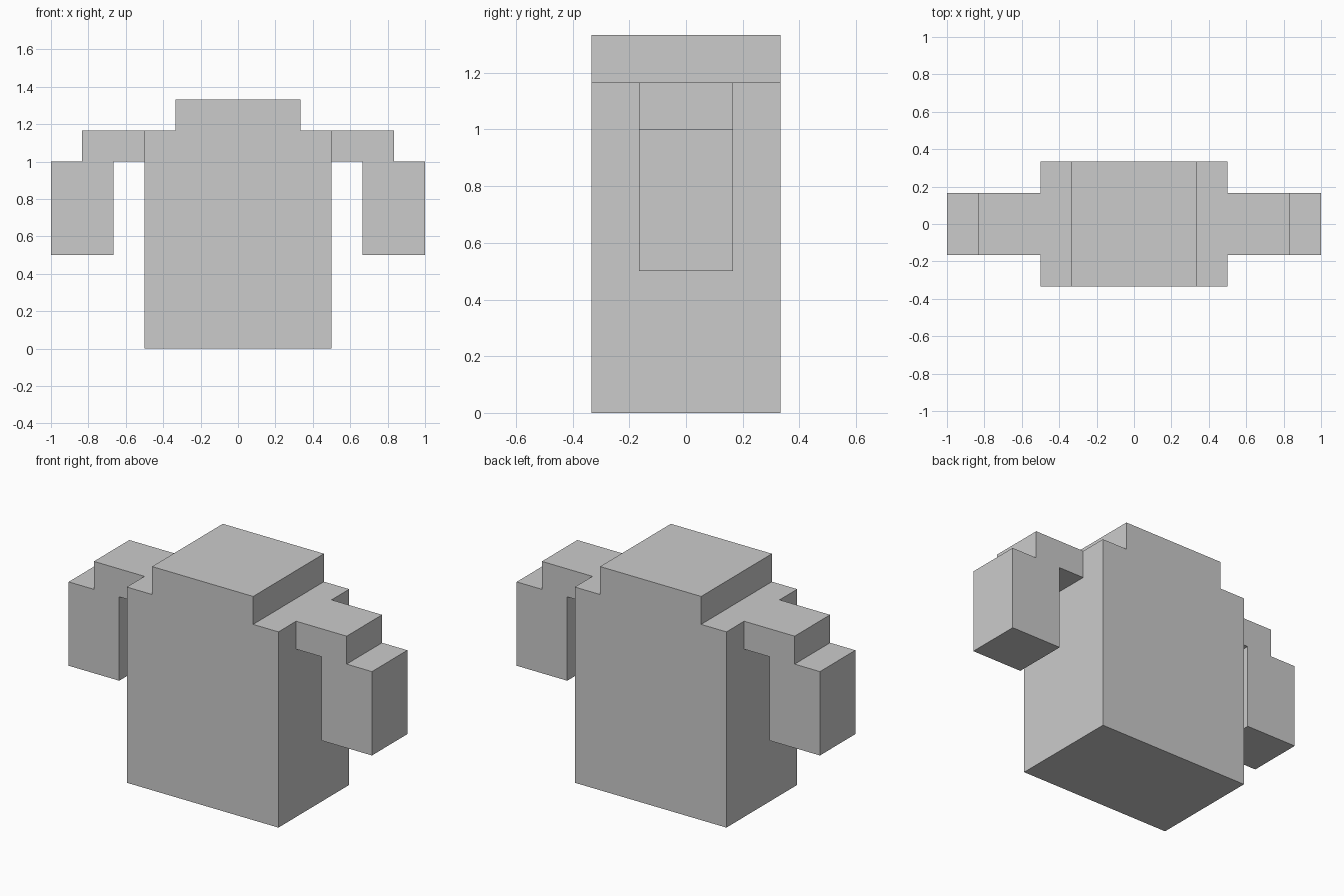
import bpy
import bmesh

cube = bpy.data.objects.get("Cube")
if cube:
    bpy.data.objects.remove(cube, do_unlink=True)

U = 1 / 6  # block unit

grey = bpy.data.materials.new("plain_grey")
grey.use_nodes = True
colour = (0.6, 0.6, 0.6, 1.0)
grey.diffuse_color = colour
grey.node_tree.nodes["Principled BSDF"].inputs["Base Color"].default_value = colour


def extruded_profile(name, profile, half_depth):
    """Extrude a front-facing (x, z) outline, in block units, along y."""
    bm = bmesh.new()
    verts = [bm.verts.new((x * U, -half_depth * U, z * U)) for x, z in profile]
    face = bm.faces.new(verts)
    moved = bmesh.ops.extrude_face_region(bm, geom=[face])["geom"]
    bmesh.ops.translate(bm, vec=(0, 2 * half_depth * U, 0),
                        verts=[v for v in moved if isinstance(v, bmesh.types.BMVert)])
    bmesh.ops.recalc_face_normals(bm, faces=bm.faces)
    mesh = bpy.data.meshes.new(name)
    bm.to_mesh(mesh)
    bm.free()
    mesh.materials.append(grey)
    obj = bpy.data.objects.new(name, mesh)
    bpy.context.collection.objects.link(obj)
    return obj


# Torso with the narrower raised collar block on top
extruded_profile("torso", [(-3, 0), (3, 0), (3, 7), (2, 7), (2, 8),
                           (-2, 8), (-2, 7), (-3, 7)], 2)

# Arms: a shoulder bar stepping down to a hanging forearm
arm = [(3, 6), (4, 6), (4, 3), (6, 3), (6, 6), (5, 6), (5, 7), (3, 7)]
for name, side in (("left_arm", 1), ("right_arm", -1)):
    extruded_profile(name, [(side * x, z) for x, z in arm], 1)
